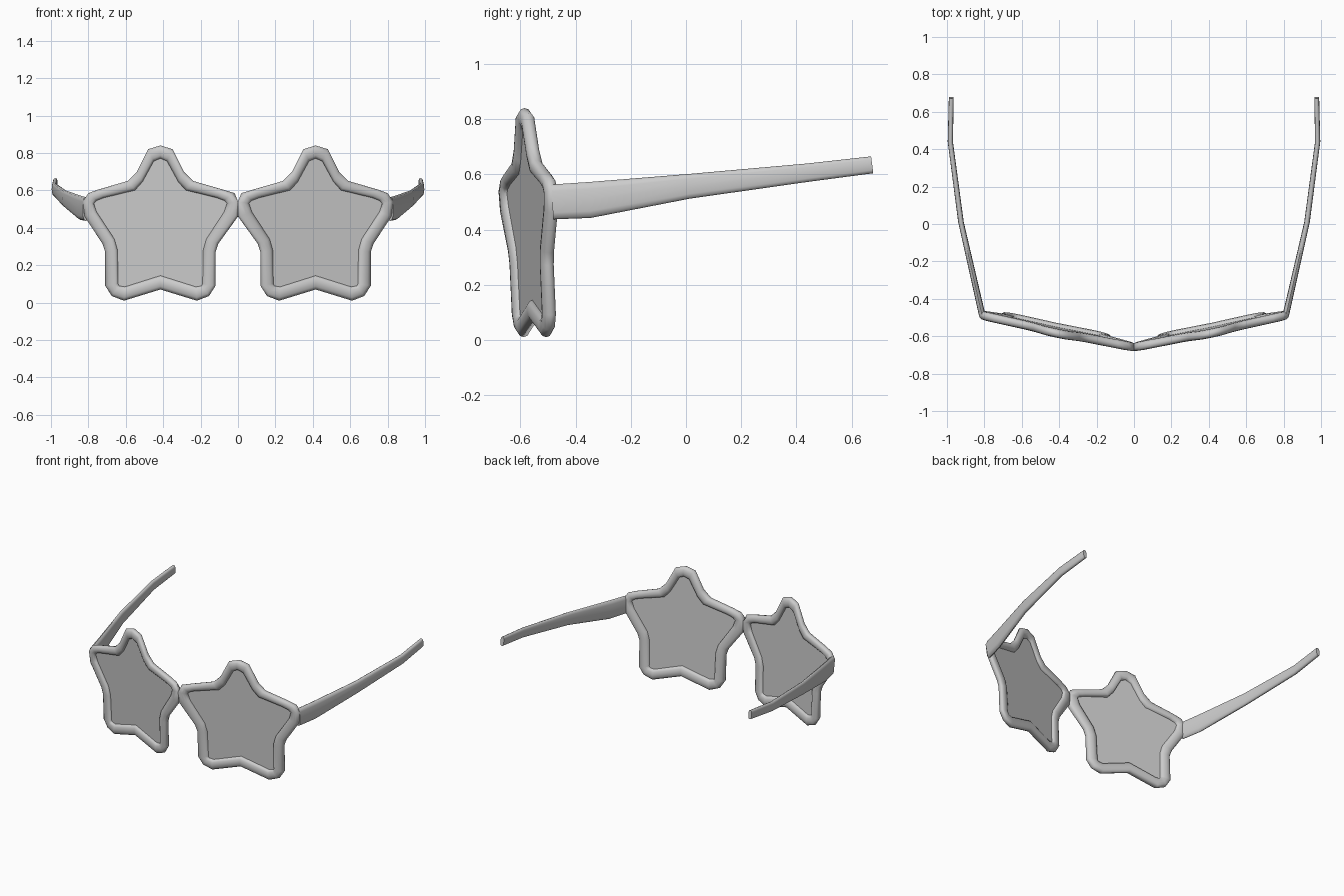
import bpy, bmesh, math

if "Cube" in bpy.data.objects:
    bpy.data.objects.remove(bpy.data.objects["Cube"])

CX = 0.415  # star centre in x

# half outlines of the star rim (offset from star centre, height), top to bottom
OUTER = [(0, .84), (.065, .82), (.125, .70), (.175, .65), (.33, .605), (.385, .585), (.415, .54),
         (.405, .46), (.31, .315), (.295, .27), (.295, .09), (.26, .035), (.195, .01), (0, .07)]
INNER = [(0, .77), (.035, .755), (.095, .645), (.135, .60), (.30, .56), (.34, .545), (.355, .53),
         (.34, .485), (.245, .34), (.228, .28), (.225, .10), (.22, .09), (.19, .085), (0, .145)]


def full(half):
    return half + [(-u, z) for u, z in half[-2:0:-1]]


def place(u, z, d):
    """Put a star point on the swept-back, tilted lens plane; d is depth."""
    x = CX + u
    if x < .03:  # let the inner tips meet at the nose
        x = max(0, x - .012)
    return (x, -.657 + .21 * x + .045 * (.5 - z) + d, z)


def oval(n, power):
    """Unit rounded cross-section."""
    pts = []
    for i in range(n):
        a = 2 * math.pi * i / n
        c, s = math.cos(a), math.sin(a)
        pts.append((math.copysign(abs(c) ** power, c), math.copysign(abs(s) ** power, s)))
    return pts


def loft(bm, rings, closed):
    """Skin a list of equal rings, joined end to end or capped."""
    vs = [[bm.verts.new(p) for p in r] for r in rings]
    n = len(vs[0])
    for k in range(len(vs) if closed else len(vs) - 1):
        a, b = vs[k], vs[(k + 1) % len(vs)]
        for i in range(n):
            j = (i + 1) % n
            bm.faces.new((a[i], a[j], b[j], b[i]))
    if not closed:
        bm.faces.new(vs[0])
        bm.faces.new(vs[-1])


def finish(bm, name, angle=45):
    bmesh.ops.recalc_face_normals(bm, faces=bm.faces)
    me = bpy.data.meshes.new(name)
    bm.to_mesh(me)
    bm.free()
    ob = bpy.data.objects.new(name, me)
    bpy.context.collection.objects.link(ob)
    bpy.ops.object.select_all(action='DESELECT')
    ob.select_set(True)
    bpy.context.view_layer.objects.active = ob
    bpy.ops.object.shade_smooth_by_angle(angle=math.radians(angle))
    m = ob.modifiers.new("mirror", 'MIRROR')
    m.use_mirror_merge = False
    return ob


# star-shaped rims
bm = bmesh.new()
rings = []
for (uo, zo), (ui, zi) in zip(full(OUTER), full(INNER)):
    ring = []
    for c, s in oval(12, .85):
        t = .5 - .5 * c
        ring.append(place(uo + (ui - uo) * t, zo + (zi - zo) * t, .024 * s))
    rings.append(ring)
loft(bm, rings, True)
finish(bm, "star_rims", 60)

# thin flat lenses, set into the rims
bm = bmesh.new()
edge = [(ui + (uo - ui) * .1, zi + (zo - zi) * .1)
        for (uo, zo), (ui, zi) in zip(full(OUTER), full(INNER))]
loft(bm, [[place(u, z, d) for u, z in edge] for d in (-.003, .003)], False)
finish(bm, "lenses", 30)

# temples: x, y, bottom z, top z, half thickness
TEMPLE = [(.812, -.485, .437, .563, .018), (.843, -.35, .442, .572, .017),
          (.925, .01, .512, .601, .015), (.982, .44, .573, .639, .014),
          (.977, .675, .604, .665, .013)]
bm = bmesh.new()
rings = []
for x, y, z0, z1, h in TEMPLE:
    rings.append([(x + h * c, y - .004 * s, (z0 + z1) / 2 + (z1 - z0) / 2 * s)
                  for c, s in oval(12, .7)])
loft(bm, rings, False)
finish(bm, "temples", 50)
